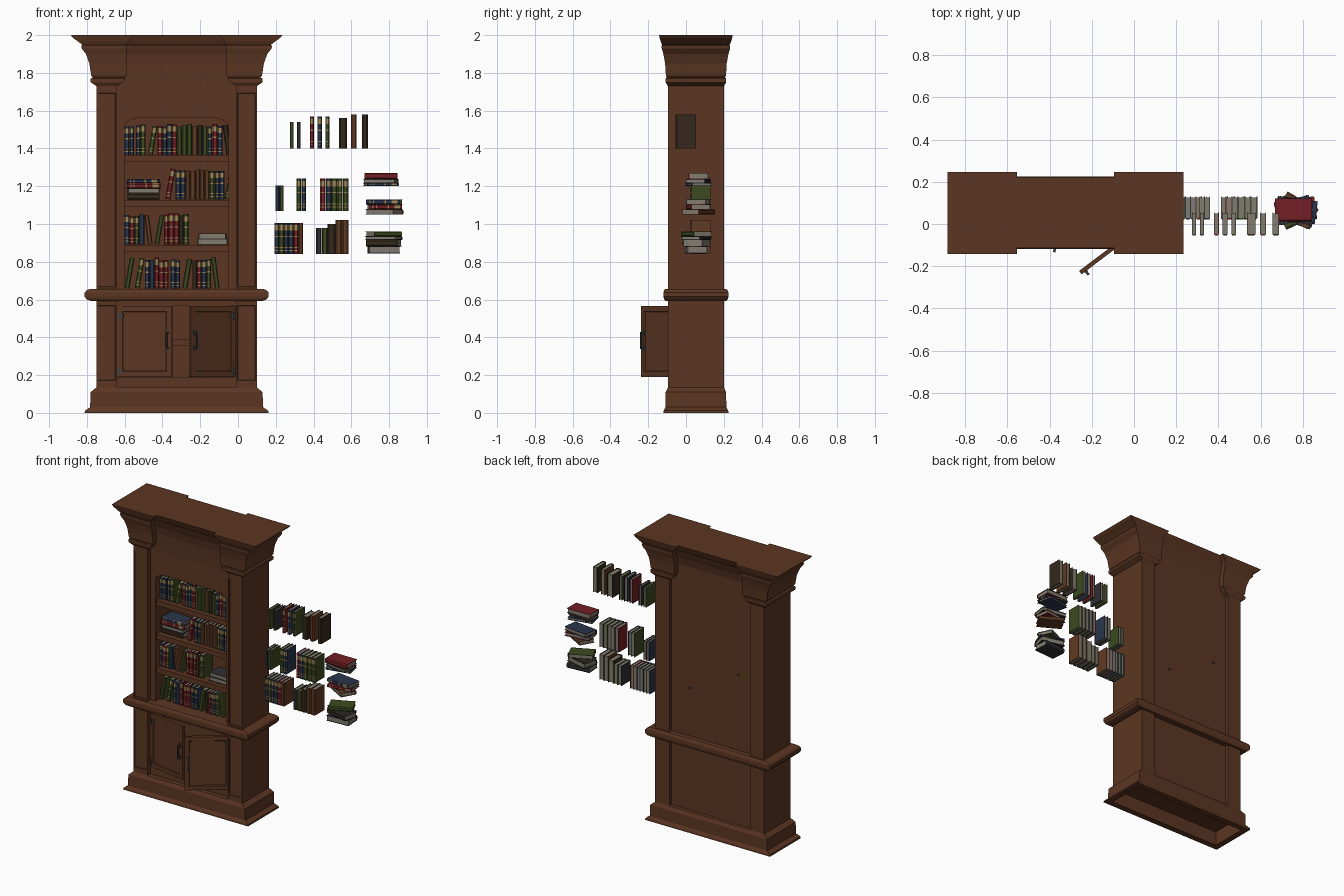
import bpy, bmesh, math, random
from mathutils import Matrix, Vector

if "Cube" in bpy.data.objects:
    bpy.data.objects.remove(bpy.data.objects["Cube"])

random.seed(4)
XC, YC = -0.325, 0.0525          # cabinet centre
T, R = Matrix.Translation, Matrix.Rotation

# Palette
PALETTE = [("wood", (.107, .037, .016)), ("red_cloth", (.17, .013, .017)),
           ("blue_cloth", (.022, .036, .07)), ("green_cloth", (.045, .068, .014)),
           ("tan_label", (.37, .26, .10)), ("leather", (.12, .043, .017)),
           ("dark_leather", (.035, .022, .011)), ("pages", (.22, .20, .16)),
           ("metal", (.05, .05, .05)), ("charcoal_cloth", (.028, .028, .033))]
MATS = []
for n, c in PALETTE:
    m = bpy.data.materials.new(n)
    m.diffuse_color = (*c, 1)
    m.use_nodes = True
    m.node_tree.nodes["Principled BSDF"].inputs["Base Color"].default_value = m.diffuse_color
    MATS.append(m)
CODE = {"r": 1, "b": 2, "g": 3, "t": 4, "l": 5, "d": 6, "c": 9}


def finish(bm, name):
    bmesh.ops.recalc_face_normals(bm, faces=bm.faces[:])
    me = bpy.data.meshes.new(name)
    bm.to_mesh(me)
    bm.free()
    for m in MATS:
        me.materials.append(m)
    ob = bpy.data.objects.new(name, me)
    bpy.context.collection.objects.link(ob)
    return ob


def box(bm, x0, x1, y0, y1, z0, z1, mat=0, M=Matrix()):
    S = Matrix.Diagonal((x1 - x0, y1 - y0, z1 - z0, 1))
    C = T(((x0 + x1) / 2, (y0 + y1) / 2, (z0 + z1) / 2))
    vs = bmesh.ops.create_cube(bm, size=1, matrix=M @ C @ S)["verts"]
    fs = {f for v in vs for f in v.link_faces}
    for f in fs:
        f.material_index = mat
    return list(fs)


def rings(bm, loops, mats=None):
    """Skin a stack of closed loops and cap both ends."""
    vs = [[bm.verts.new(p) for p in lp] for lp in loops]
    n = len(vs[0])
    for k in range(len(vs) - 1):
        for i in range(n):
            j = (i + 1) % n
            f = bm.faces.new((vs[k][i], vs[k][j], vs[k + 1][j], vs[k + 1][i]))
            f.material_index = mats[k] if mats else 0
    for lp, k in ((vs[0], 0), (vs[-1], -1)):
        bm.faces.new(lp).material_index = mats[k] if mats else 0


def rect(x0, x1, hy, z):
    return [(XC + x0, YC - hy, z), (XC + x1, YC - hy, z),
            (XC + x1, YC + hy, z), (XC + x0, YC + hy, z)]


# Side towers with capital and cornice: z, outer x, inner x, half depth
TOWER = [(.10, .425, .315, .148), (.163, .425, .315, .148), (.577, .425, .315, .148),
         (.66, .425, .315, .148), (1.70, .425, .315, .148), (1.73, .425, .315, .148),
         (1.75, .455, .285, .160), (1.77, .455, .270, .160), (1.775, .443, .275, .154),
         (1.785, .452, .265, .159), (1.85, .462, .265, .163), (1.90, .480, .265, .172),
         (1.93, .503, .265, .181), (1.945, .505, .265, .181), (1.947, .498, .265, .178),
         (1.965, .520, .255, .186), (1.985, .548, .240, .192), (2.0, .560, .230, .195)]
for s, name in ((-1, "left_tower"), (1, "right_tower")):
    bm = bmesh.new()
    rings(bm, [rect(*sorted((s * xo, s * xi)), hy, z) for z, xo, xi, hy in TOWER])
    bmesh.ops.recalc_face_normals(bm, faces=bm.faces[:])
    tall = [f for f in bm.faces if f.normal.y < -.9
            and max(v.co.z for v in f.verts) - min(v.co.z for v in f.verts) > .3]
    bmesh.ops.inset_individual(bm, faces=tall, thickness=.011, depth=0)
    bmesh.ops.inset_individual(bm, faces=tall, thickness=.003, depth=-.006)
    finish(bm, name)

# Middle cornice, recessed between the towers
bm = bmesh.new()
rings(bm, [rect(-.32, .32, hy, z) for z, hy in
           [(1.72, .115), (1.78, .118), (1.85, .123), (1.90, .133), (1.935, .147),
            (1.945, .149), (1.948, .143), (1.97, .155), (2.0, .167)]])
finish(bm, "middle_cornice")

# Plinth, hollow underneath
bm = bmesh.new()
rings(bm, [rect(-hx, hx, hy, z) for z, hx, hy in
           [(0, .487, .172), (.012, .485, .171), (.03, .458, .161), (.11, .455, .160),
            (.135, .425, .148)]])
bmesh.ops.recalc_face_normals(bm, faces=bm.faces[:])
under = [f for f in bm.faces if f.normal.z < -.9]
bmesh.ops.inset_region(bm, faces=under, thickness=.06)
bmesh.ops.inset_region(bm, faces=under, thickness=.001, depth=-.1)
finish(bm, "plinth")

# Waist moulding
bm = bmesh.new()
rings(bm, [rect(-hx, hx, hy, z) for z, hx, hy in
           [(.593, .455, .160), (.60, .475, .168), (.615, .487, .172), (.638, .487, .172),
            (.65, .475, .168), (.657, .455, .160)]])
finish(bm, "waist_moulding")

# Back panel with two nails
bm = bmesh.new()
box(bm, XC - .316, XC + .316, .10, .175, .1, 1.9)
finish(bm, "back_panel")
bm = bmesh.new()
for x, z in ((-.21, 1.19), (.17, 1.0)):
    bmesh.ops.create_cone(bm, cap_ends=True, segments=8, radius1=.007, radius2=.007, depth=.012,
                          matrix=T((XC + x, .178, z)) @ R(math.pi / 2, 4, "X"))
for f in bm.faces:
    f.material_index = 8
finish(bm, "back_nails")

# Bookcase frame with chamfered arch
bm = bmesh.new()
half = [(.21, 1.56), (.24, 1.553), (.275, 1.53), (.316, 1.53), (.316, 1.80)]
arch = half + [(-x, z) for x, z in reversed(half)]
rings(bm, [[(XC + x, y, z) for x, z in arch] for y in (-.062, .11)])
for s in (-1, 1):
    a, b = sorted((s * .275, s * .316))
    box(bm, XC + a, XC + b, -.062, .11, .64, 1.53)
finish(bm, "bookcase_frame")
SHELVES = (1.365, 1.128, .89, .657)
bm = bmesh.new()
for z in SHELVES[:3]:
    box(bm, XC - .28, XC + .28, -.052, .11, z - .036, z)
finish(bm, "shelves")

# Cupboard frame and inner shelf
bm = bmesh.new()
box(bm, XC - .316, XC + .316, -.062, .11, .12, .188)
box(bm, XC - .316, XC + .316, -.062, .11, .567, .60)
box(bm, XC - .316, XC + .316, -.03, .11, .357, .388)
box(bm, XC + .303, XC + .316, -.062, .11, .18, .57)
finish(bm, "cupboard_frame")

# Cupboard doors, both ajar, with handles and hinges
W = .295
for s, hx, ang, side in ((1, -.312, 10, "left"), (-1, .30, 37, "right")):
    M = T((XC + hx, -.045, 0)) @ Matrix.Diagonal((s, 1, 1, 1)) @ R(math.radians(-ang), 4, "Z")
    bm = bmesh.new()
    fs = box(bm, 0, W, -.02, 0, .19, .565)
    bmesh.ops.recalc_face_normals(bm, faces=bm.faces[:])
    faces = [f for f in fs if abs(f.normal.y) > .9]
    bmesh.ops.inset_individual(bm, faces=faces, thickness=.04)
    bmesh.ops.inset_individual(bm, faces=faces, thickness=.005, depth=-.005)
    bm.transform(M)
    finish(bm, side + "_door")
    bm = bmesh.new()
    bmesh.ops.create_cone(bm, cap_ends=True, segments=8, radius1=.005, radius2=.005, depth=.085,
                          matrix=M @ T((W - .025, -.038, .383)))
    for f in bm.faces:
        f.material_index = 8
    for z in (.343, .423):
        box(bm, W - .031, W - .019, -.042, -.019, z - .006, z + .006, 8, M)
        box(bm, W - .033, W - .017, -.023, -.019, z - .016, z + .016, 8, M)
    finish(bm, side + "_door_handle")
    bm = bmesh.new()
    for z in (.22, .515):
        box(bm, .004, .014, -.026, -.012, z - .022, z + .022, 8, M)
        box(bm, .012, .036, -.023, -.018, z - .007, z + .007, 8, M)
    finish(bm, side + "_door_hinges")


# One book: spine faces -y; an upper-case code means tan bands on the spine
def book(bm, M, code, t, h, d=.11):
    c = CODE[code.lower()]
    cuts, cols = [0, 1], [c]
    if code.isupper():
        cuts = [0, .1, .13, .2, .23, .55, .59, .76, .93, 1]
        cols = [c, 4, c, 4, c, 4, c, 4, c]
    sec = [(-t / 2, .008), (-t * .3, .001), (t * .3, .001), (t / 2, .008)]
    rings(bm, [[M @ Vector((x, y, h * k)) for x, y in sec] for k in cuts], cols)
    for s in (-1, 1):
        a, b = sorted((s * t / 2, s * (t / 2 - .0028)))
        box(bm, a, b, .008, d, 0, h, c, M)
    box(bm, -t / 2 + .0025, t / 2 - .0025, .007, d - .004, .004, h - .004, 7, M)


# Row of standing books; "/" and "\" lean the next book, a space leaves a gap
def row(name, x, z, codes, y=-.022):
    bm = bmesh.new()
    lean = 0
    for ch in codes:
        if ch == " ":
            x += .010
        elif ch in "/\\":
            lean = .17 if ch == "/" else -.13
        else:
            t, h = random.uniform(.023, .028), random.uniform(.148, .165)
            w = t * math.cos(lean) + h * abs(math.sin(lean))
            px = x + t * math.cos(lean) if lean > 0 else x + h * abs(math.sin(lean))
            off = -t / 2 if lean > 0 else t / 2
            book(bm, T((px, y, z + .001)) @ R(lean, 4, "Y") @ T((off, 0, 0)), ch, t, h)
            x += w + .0005
            lean = 0
    finish(bm, name)


# Pile of flat books: code, thickness, length, turn in degrees
def pile(name, x, y, z, books, d=.11):
    bm = bmesh.new()
    for code, t, L, turn in books:
        M = T((x, y, z + t / 2)) @ R(math.radians(turn), 4, "Z") @ T((-L / 2, -d / 2, 0))
        book(bm, M @ R(math.pi / 2, 4, "Y"), code, t, L, d)
        z += t
    finish(bm, name)


# Books on the shelves
row("top_shelf_books", -.60, SHELVES[0], "BB BG /GRBBRgggldgBRB\\d")
row("second_shelf_books", -.385, SHELVES[1], "/RBBlllllGBB/G")
row("third_shelf_books", -.60, SHELVES[2], "BRGb\\l /gRRRdG")
row("bottom_shelf_books", -.60, SHELVES[3], "/g/GBbRRR BB /gdRBG\\g")
pile("second_shelf_pile", -.50, .035, SHELVES[1],
     [("d", .035, .17, 0), ("c", .025, .17, 180), ("R", .028, .18, 2), ("B", .022, .17, -3)])
pile("third_shelf_pile", -.135, .035, SHELVES[2],
     [("d", .03, .16, 180), ("c", .03, .15, 178)])

# Loose standing books beside the case: start x, books as (code, thickness, height)
LOOSE = [("upper_loose_books", 1.40, -.056,
          [(.275, "g", .02, .14), (.312, "c", .02, .14), (.38, "R", .022, .17), (.42, "B", .024, .17),
           (.462, "G", .022, .17), (.535, "d", .042, .16), (.597, "l", .03, .18), (.656, "d", .032, .18)]),
         ("middle_loose_books", 1.07, .02,
          [(.198, "b", .021, .135), (.22, "g", .022, .135), (.31, "G", .024, .17), (.335, "B", .026, .17)]
          + [(.435 + .03 * i, c, .029, .17) for i, c in enumerate("RBGGG")]),
         ("lower_loose_books", .84, .02,
          [(.192 + .0255 * i, c, .025, .165) for i, c in enumerate("BGBBRl")]
          + [(.413, "c", .03, .14), (.444, "g", .03, .14), (.475, "d", .04, .16),
             (.516, "l", .034, .18), (.551, "l", .034, .18)])]
for name, z, y, books in LOOSE:
    bm = bmesh.new()
    for x, code, t, h in books:
        book(bm, T((x + t / 2, y, z)), code, t, h)
    finish(bm, name)

# Loose piles of flat books
pile("upper_loose_pile", .757, .065, 1.20,
     [("B", .017, .17, 12), ("c", .02, .17, 170), ("r", .033, .175, 0)])
pile("middle_loose_pile", .775, .065, 1.05,
     [("l", .027, .17, 150), ("R", .026, .175, 8), ("B", .027, .18, -8)])
pile("lower_loose_pile", .772, .055, .845,
     [("c", .037, .165, 184), ("d", .035, .17, -14), ("c", .016, .17, 160), ("g", .027, .16, 25)])
